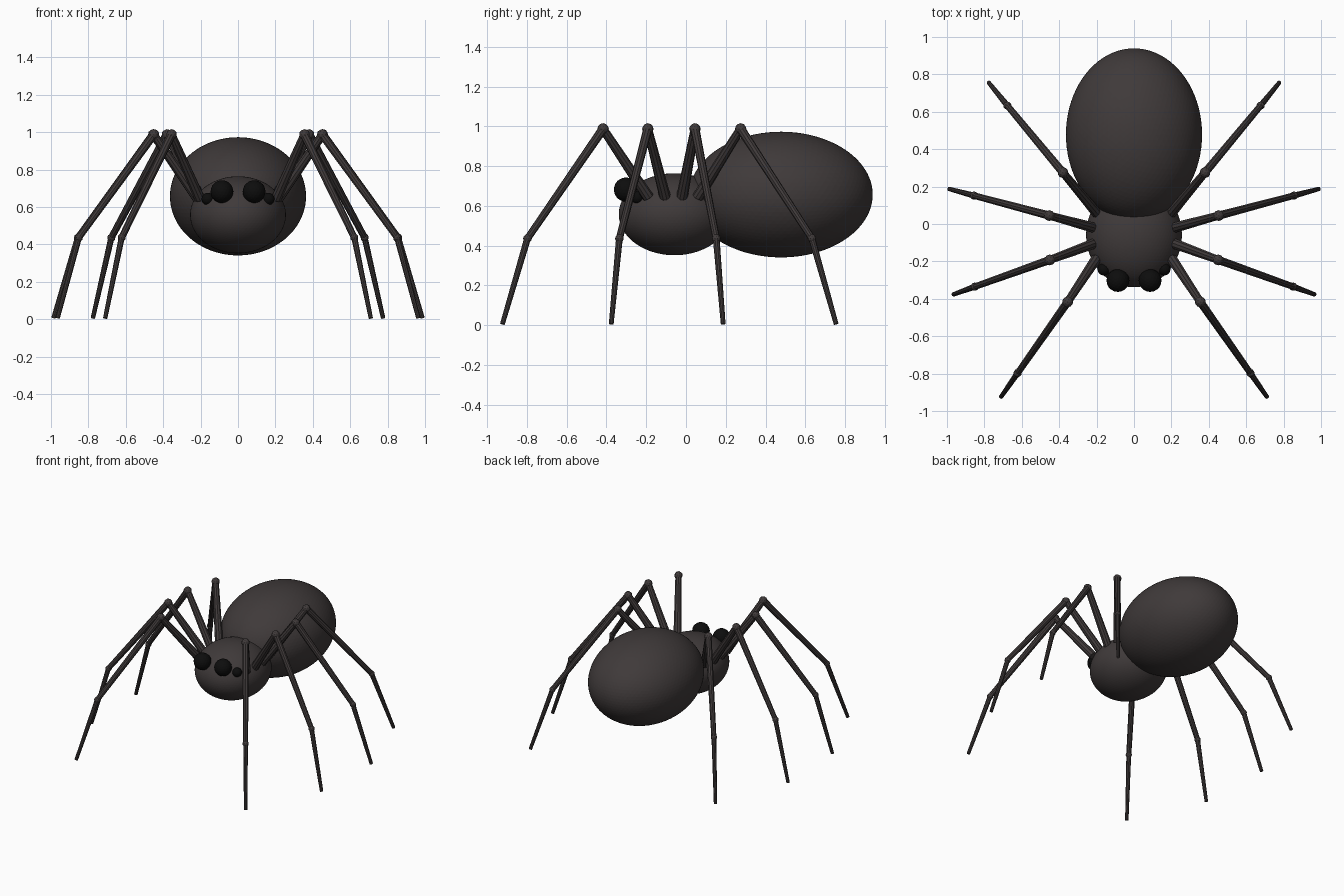
import bpy
from mathutils import Vector

if "Cube" in bpy.data.objects:
    bpy.data.objects.remove(bpy.data.objects["Cube"])


def material(name, colour):
    m = bpy.data.materials.new(name)
    m.diffuse_color = (*colour, 1)
    m.use_nodes = True
    m.node_tree.nodes["Principled BSDF"].inputs["Base Color"].default_value = m.diffuse_color
    return m


BODY = material("dark_brown", (0.050, 0.042, 0.042))
EYE = material("black", (0.004, 0.004, 0.004))


def ball(name, centre, radii, mat, detail):
    bpy.ops.mesh.primitive_ico_sphere_add(subdivisions=detail, radius=1, location=centre)
    ob = bpy.context.object
    ob.name = name
    ob.scale = radii
    bpy.ops.object.transform_apply(location=False, rotation=False, scale=True)
    ob.data.materials.append(mat)
    return ob


def segment(name, a, b, r1, r2):
    a, b = Vector(a), Vector(b)
    d = b - a
    bpy.ops.mesh.primitive_cone_add(vertices=10, radius1=r1, radius2=r2,
                                    depth=d.length, location=(a + b) / 2,
                                    rotation=d.to_track_quat('Z', 'Y').to_euler())
    ob = bpy.context.object
    ob.name = name
    ob.data.materials.append(BODY)


# Body
ball("abdomen", (0, 0.478, 0.657), (0.364, 0.461, 0.316), BODY, 5)
ball("head_thorax", (0, -0.058, 0.558), (0.256, 0.28, 0.206), BODY, 5)

# Legs: (x, y) of hip, knee, ankle and foot, front pair to back pair
LEGS = {
    "front": ((0.205, -0.19), (0.355, -0.417), (0.622, -0.797), (0.710, -0.923)),
    "mid_front": ((0.215, -0.105), (0.450, -0.192), (0.851, -0.335), (0.964, -0.376)),
    "mid_rear": ((0.215, -0.02), (0.453, 0.045), (0.856, 0.152), (0.987, 0.187)),
    "rear": ((0.200, 0.06), (0.380, 0.275), (0.677, 0.633), (0.776, 0.755)),
}
HEIGHTS = (0.645, 0.987, 0.436, 0.006)

for side, s in (("right", 1), ("left", -1)):
    for pair, points in LEGS.items():
        hip, knee, ankle, foot = [(s * x, y, z) for (x, y), z in zip(points, HEIGHTS)]
        n = f"{pair}_{side}_leg"
        segment(n + "_upper", hip, knee, 0.029, 0.022)
        segment(n + "_middle", knee, ankle, 0.023, 0.018)
        segment(n + "_lower", ankle, foot, 0.017, 0.012)
        ball(n + "_knee", knee, (0.029,) * 3, BODY, 2)
        ball(n + "_ankle", ankle, (0.022,) * 3, BODY, 2)
    # Eyes
    ball(f"{side}_main_eye", (s * 0.086, -0.302, 0.682), (0.061,) * 3, EYE, 3)
    ball(f"{side}_small_eye", (s * 0.162, -0.242, 0.643), (0.033,) * 3, EYE, 3)
